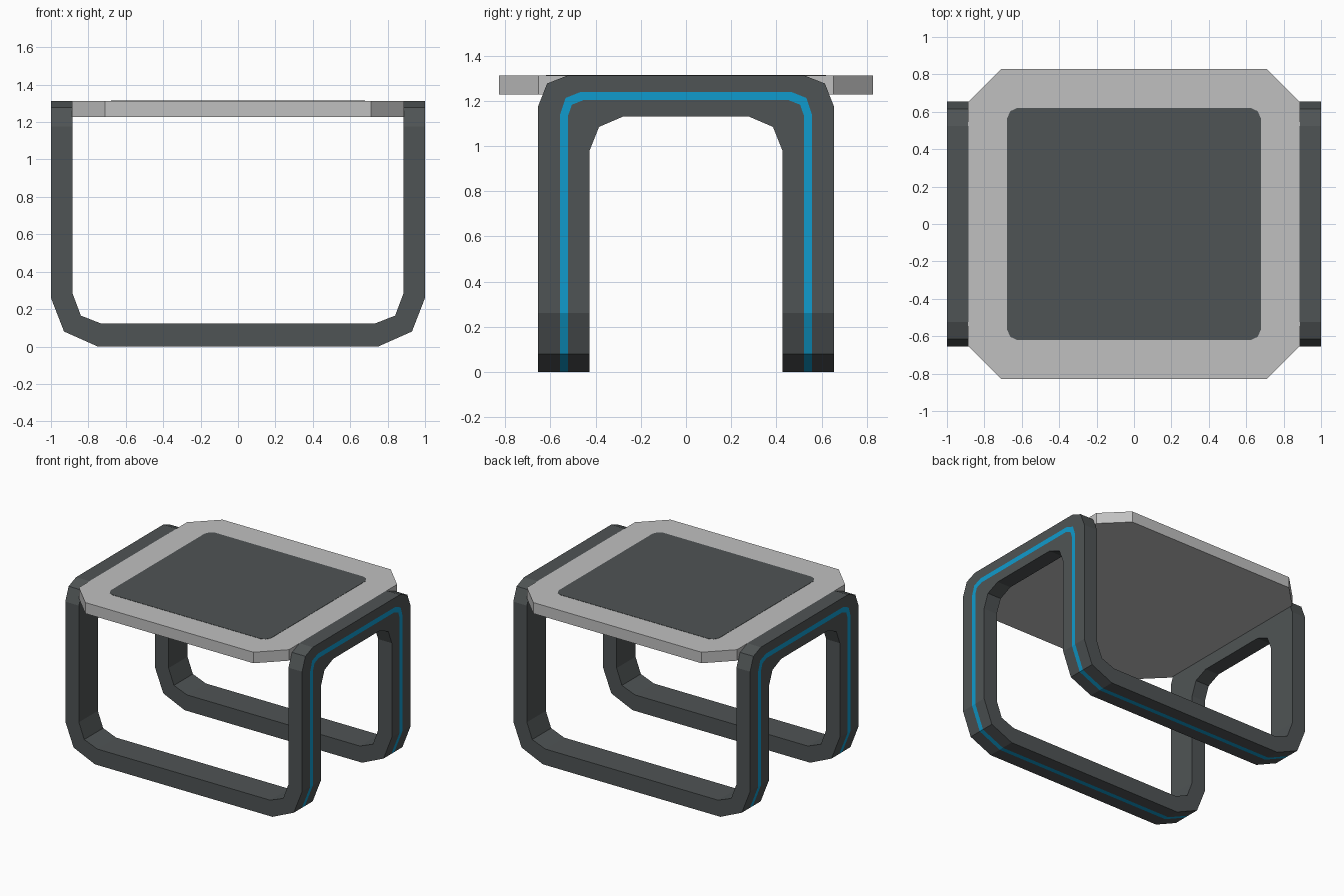
import bpy, bmesh

if "Cube" in bpy.data.objects:
    bpy.data.objects.remove(bpy.data.objects["Cube"])


def material(name, rgb):
    m = bpy.data.materials.new(name)
    m.diffuse_color = (*rgb, 1)
    m.use_nodes = True
    m.node_tree.nodes["Principled BSDF"].inputs["Base Color"].default_value = m.diffuse_color
    return m


DARK = material("dark grey", (0.078, 0.088, 0.09))
LIGHT = material("light grey", (0.53, 0.53, 0.53))
BLUE = material("bright blue", (0.005, 0.33, 0.61))


def finish(bm, name, mats):
    bmesh.ops.recalc_face_normals(bm, faces=bm.faces)
    mesh = bpy.data.meshes.new(name)
    bm.to_mesh(mesh)
    bm.free()
    for m in mats:
        mesh.materials.append(m)
    ob = bpy.data.objects.new(name, mesh)
    bpy.context.collection.objects.link(ob)
    return ob


# Frame: one closed band, described by the stations of a quarter of it.
# Lateral lines across the band: outer edge, two stripe edges, inner edge.
LINES = (0.655, 0.557, 0.522, 0.427)
stations = []
# Floor bar and lower bend: outer-face (x, z), inner-face (x, z)
for outer, inner in (((0.75, 0), (0.73, 0.122)),
                     ((0.93, 0.08), (0.84, 0.165)),
                     ((1.0, 0.26), (0.885, 0.285))):
    ring = [(outer[0], y, outer[1]) for y in LINES]
    ring += [(inner[0], y, inner[1]) for y in (LINES[3], LINES[0])]
    stations.append(ring)
# Upper bend of the side arch: (y, z) on each lateral line
for arch in (((0.655, 1.175), (0.557, 1.14), (0.522, 1.135), (0.427, 0.98)),
             ((0.615, 1.277), (0.533, 1.213), (0.505, 1.183), (0.385, 1.085)),
             ((0.525, 1.312), (0.465, 1.24), (0.455, 1.203), (0.28, 1.13))):
    ring = [(1.0, y, z) for y, z in arch]
    ring += [(0.885, *arch[3]), (0.885, *arch[0])]
    stations.append(ring)

bm = bmesh.new()
rings = []
for sx, sy in ((1, 1), (1, -1), (-1, -1), (-1, 1)):
    for ring in stations[::sx * sy]:
        rings.append([bm.verts.new((x * sx, y * sy, z)) for x, y, z in ring])
for a, b in zip(rings, rings[1:] + rings[:1]):
    for i in range(6):
        j = (i + 1) % 6
        face = bm.faces.new((a[i], a[j], b[j], b[i]))
        face.material_index = 1 if i == 1 else 0   # stripe strip
finish(bm, "frame", [DARK, BLUE])


def slab(name, corner, z0, z1, mat):
    """Flat plate whose outline is one corner mirrored to all four."""
    outline = []
    for sx, sy in ((1, 1), (1, -1), (-1, -1), (-1, 1)):
        outline += [(x * sx, y * sy) for x, y in corner[::sx * sy]]
    bm = bmesh.new()
    base = bm.faces.new([bm.verts.new((x, y, z0)) for x, y in outline])
    top = bmesh.ops.extrude_face_region(bm, geom=[base], use_keep_orig=True)
    for v in top["geom"]:
        if isinstance(v, bmesh.types.BMVert):
            v.co.z = z1
    return finish(bm, name, [mat])


# Seat board and dark pad on top
slab("seat", [(0.71, 0.828), (0.887, 0.652)], 1.228, 1.312, LIGHT)
slab("seat_pad", [(0.625, 0.62), (0.66, 0.604), (0.678, 0.567)], 1.311, 1.314, DARK)
